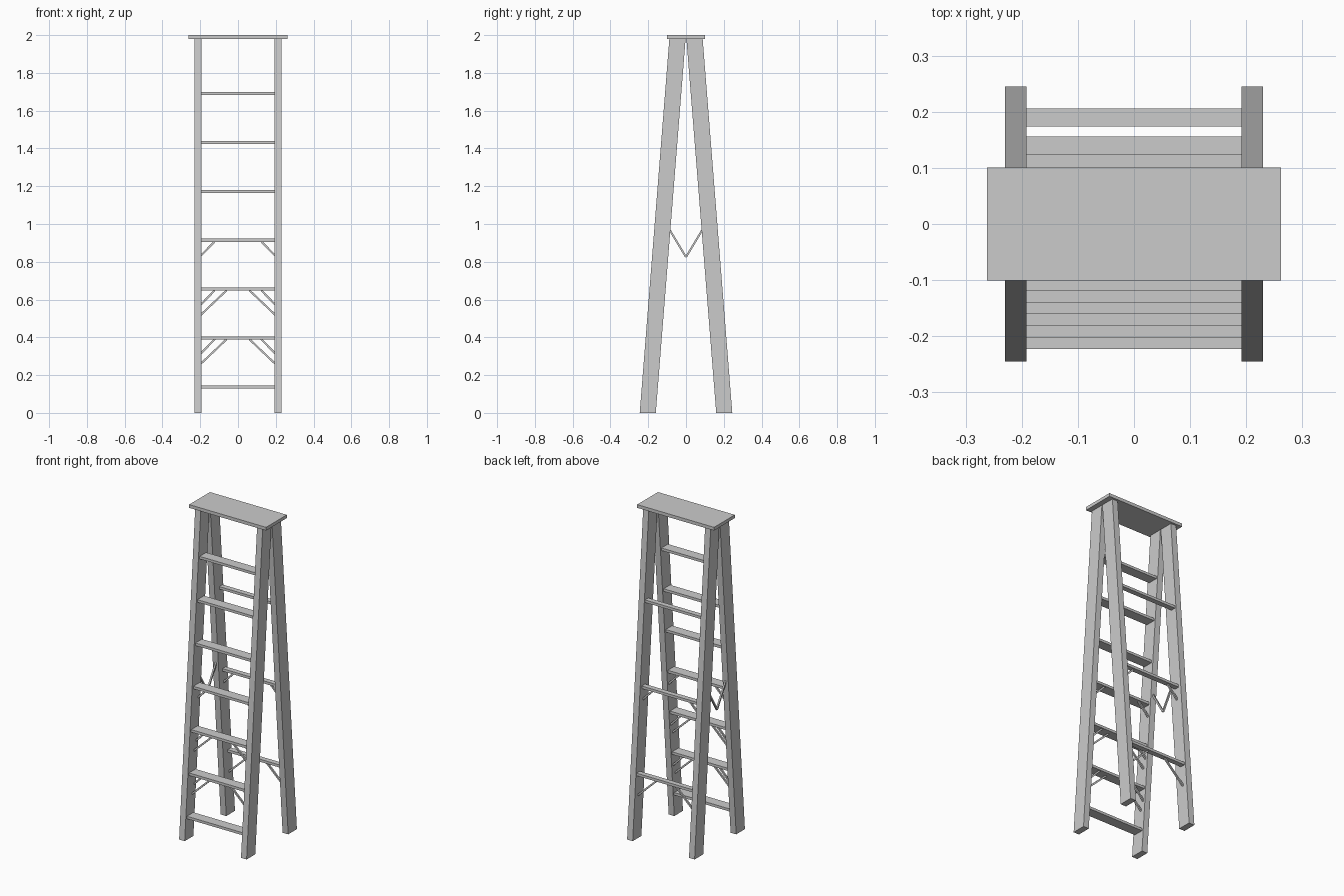
import bpy, bmesh
from mathutils import Vector, Matrix

if "Cube" in bpy.data.objects:
    bpy.data.objects.remove(bpy.data.objects["Cube"])


def finish(name, bm):
    bmesh.ops.recalc_face_normals(bm, faces=bm.faces)
    me = bpy.data.meshes.new(name)
    bm.to_mesh(me)
    bm.free()
    ob = bpy.data.objects.new(name, me)
    bpy.context.collection.objects.link(ob)
    return ob


def box(name, center, size):
    bm = bmesh.new()
    bmesh.ops.create_cube(bm, size=1)
    bmesh.ops.transform(bm, verts=bm.verts,
                        matrix=Matrix.Translation(center) @ Matrix.Diagonal((*size, 1)))
    return finish(name, bm)


def prism(name, yz, x0, x1):
    # side profile in y/z, extruded along x
    bm = bmesh.new()
    face = bm.faces.new([bm.verts.new((x0, y, z)) for y, z in yz])
    ext = bmesh.ops.extrude_face_region(bm, geom=[face])
    moved = [v for v in ext["geom"] if isinstance(v, bmesh.types.BMVert)]
    bmesh.ops.translate(bm, verts=moved, vec=(x1 - x0, 0, 0))
    return finish(name, bm)


def bar(name, a, b, t):
    # thin square rod between two points
    a, b = Vector(a), Vector(b)
    d = b - a
    bm = bmesh.new()
    bmesh.ops.create_cube(bm, size=1)
    rot = d.to_track_quat('Z', 'Y').to_matrix().to_4x4()
    bmesh.ops.transform(bm, verts=bm.verts, matrix=Matrix.Translation((a + b) / 2)
                        @ rot @ Matrix.Diagonal((t, t, d.length, 1)))
    return finish(name, bm)


def braces(name, y, z, reach, drop):
    # mirrored diagonal pair from the underside of a step to the legs
    for sx, side in ((-1, "left"), (1, "right")):
        bar(f"{name}_{side}", (sx * (0.198 - reach), y, z - 0.006),
            (sx * 0.198, y, z - drop), 0.01)


# Top board
box("top_board", (0, 0, 1.99), (0.524, 0.202, 0.02))

# Sloping legs
for sy, end in ((-1, "front"), (1, "back")):
    profile = [(sy * 0.245, 0), (sy * 0.16, 0), (sy * 0.002, 1.982), (sy * 0.088, 1.982)]
    for sx, side in ((-1, "left"), (1, "right")):
        prism(f"{end}_leg_{side}", profile, sx * 0.192, sx * 0.23)

# Front treads and their braces
for i in range(7):
    z = 0.137 + 0.259 * i
    y = -0.191 + 0.0206 * i
    box(f"tread_{i + 1}", (0, y, z), (0.39, 0.063, 0.016))
    if i in (1, 2, 3):
        braces(f"tread_short_brace_{i + 1}", y + 0.02, z, 0.075, 0.083)
    if i in (1, 2):
        braces(f"tread_long_brace_{i + 1}", y, z, 0.138, 0.137)

# Back rails and their braces
for i, y in enumerate((0.19, 0.14, 0.108)):
    box(f"back_rail_{i + 1}", (0, y, 0.396 + 0.518 * i), (0.39, 0.032, 0.016))
braces("back_long_brace", 0.19, 0.396, 0.138, 0.137)
braces("back_short_brace", 0.14, 0.914, 0.075, 0.083)

# Folding spreader on one side
for sy, end in ((-1, "front"), (1, "back")):
    bar(f"spreader_{end}", (-0.21, sy * 0.09, 0.975), (-0.21, 0, 0.825), 0.01)
